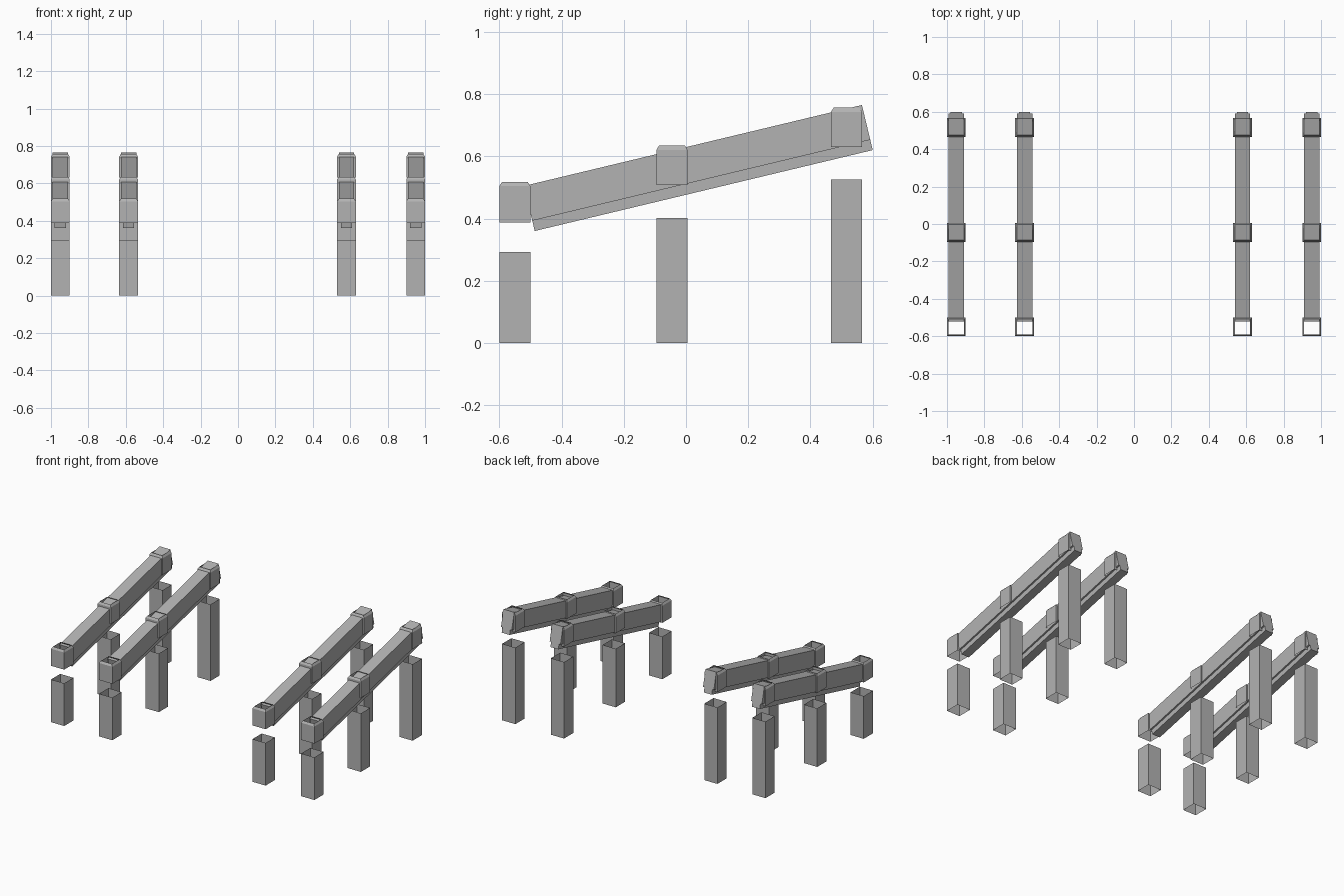
import bpy, bmesh, math

if "Cube" in bpy.data.objects:
    bpy.data.objects.remove(bpy.data.objects["Cube"])

grey = bpy.data.materials.new("plain grey")
grey.diffuse_color = (0.45, 0.45, 0.45, 1)
grey.use_nodes = True
grey.node_tree.nodes["Principled BSDF"].inputs["Base Color"].default_value = grey.diffuse_color

RAIL_X = (-0.95, -0.585, 0.58, 0.95)
# y centre, post top, collar bottom, collar top
STATIONS = (("front", -0.55, 0.293, 0.387, 0.518),
            ("middle", -0.045, 0.402, 0.508, 0.635),
            ("back", 0.516, 0.525, 0.63, 0.757))


def make_object(name, bm):
    mesh = bpy.data.meshes.new(name)
    bm.to_mesh(mesh)
    bm.free()
    mesh.materials.append(grey)
    obj = bpy.data.objects.new(name, mesh)
    bpy.context.collection.objects.link(obj)
    return obj


def open_tube(name, x, y, levels):
    """Square sheet tube without ends; levels are (z, half width)."""
    bm = bmesh.new()
    rings = [[bm.verts.new((x + sx * h, y + sy * h, z))
              for sx, sy in ((-1, -1), (1, -1), (1, 1), (-1, 1))]
             for z, h in levels]
    for a, b in zip(rings, rings[1:]):
        for i in range(4):
            j = (i + 1) % 4
            bm.faces.new((a[i], a[j], b[j], b[i]))
    return make_object(name, bm)


def sloped_beam(name, x):
    """Stepped cross-section swept along the slope, ends square to it."""
    half = [(0.03, 0.0), (0.03, 0.034), (0.041, 0.034), (0.041, 0.149)]
    profile = half + [(-u, v) for u, v in reversed(half)]
    angle = math.atan2(0.26, 1.086)
    c, s = math.cos(angle), math.sin(angle)
    bm = bmesh.new()
    ends = [[bm.verts.new((x + u, y - v * s, z + v * c)) for u, v in profile]
            for y, z in ((-0.486, 0.36), (0.6, 0.62))]
    n = len(profile)
    for i in range(n):
        j = (i + 1) % n
        bm.faces.new((ends[0][i], ends[0][j], ends[1][j], ends[1][i]))
    bm.faces.new(ends[0])
    bm.faces.new(ends[1])
    bmesh.ops.recalc_face_normals(bm, faces=bm.faces)
    return make_object(name, bm)


for k, x in enumerate(RAIL_X, 1):
    sloped_beam(f"sloped_beam_{k}", x)
    for label, y, post_top, low, high in STATIONS:
        # hollow upright post
        open_tube(f"{label}_post_{k}", x, y, [(0, 0.05), (post_top, 0.05)])
        # collar around the beam with chamfered rim
        open_tube(f"{label}_collar_{k}", x, y,
                  [(low, 0.05), (high - 0.014, 0.05), (high, 0.041)])
